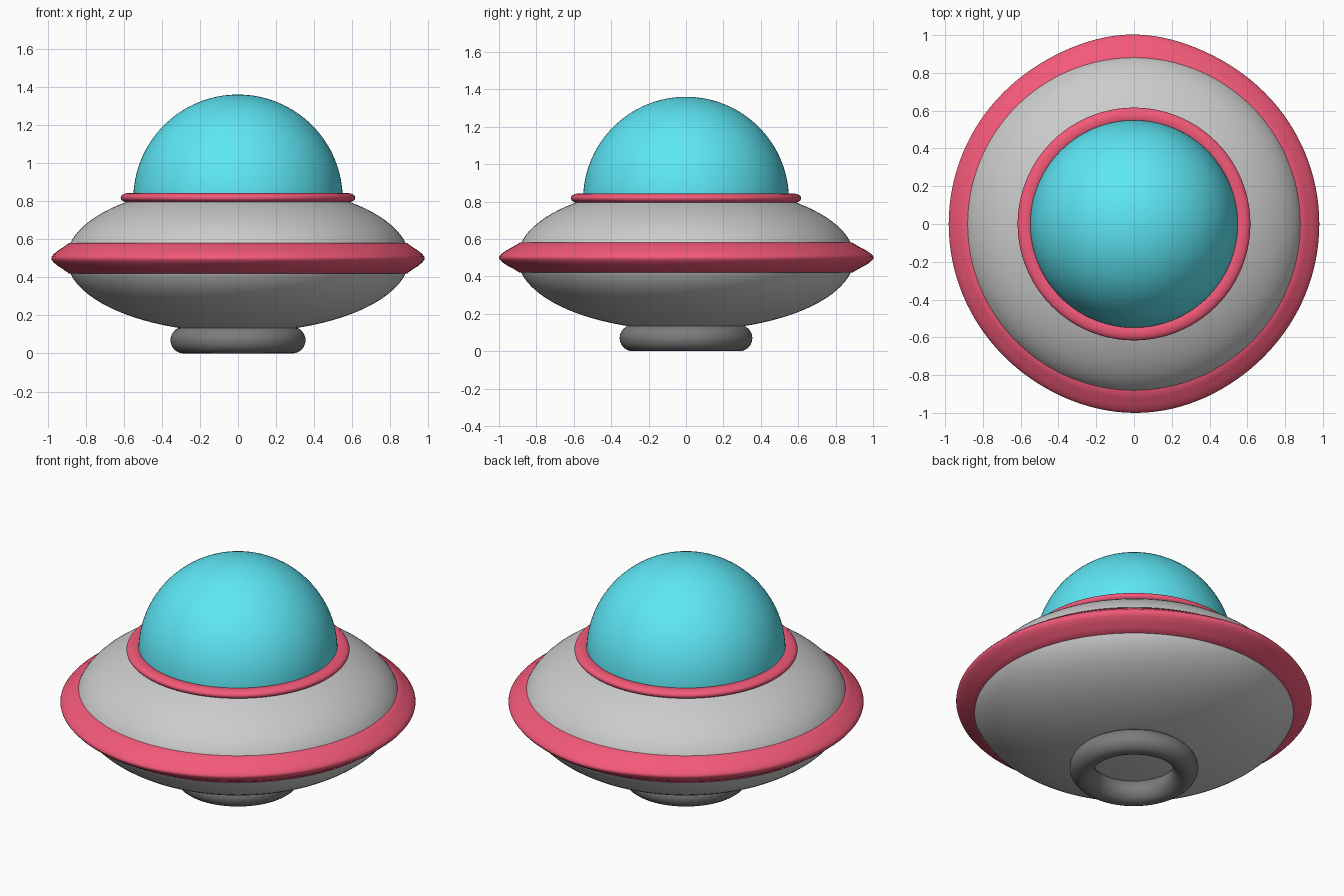
import bpy, math

if "Cube" in bpy.data.objects:
    bpy.data.objects.remove(bpy.data.objects["Cube"])

SEG = 128


def material(name, rgb):
    m = bpy.data.materials.new(name)
    m.diffuse_color = (*rgb, 1)
    m.use_nodes = True
    m.node_tree.nodes["Principled BSDF"].inputs["Base Color"].default_value = m.diffuse_color
    return m


red = material("red", (0.9, 0.1, 0.19))
cyan = material("cyan", (0.11, 0.8, 0.92))
dark = material("dark", (0.2, 0.2, 0.2))


def lathe(name, profile, mat=None, closed=False, swell=None):
    """Spin a (radius, z) profile about z; radius 0 makes a pole."""
    verts, rows, faces = [], [], []
    for r, z in profile:
        start = len(verts)
        if r < 1e-5:
            verts.append((0, 0, z))
            rows.append([start] * SEG)
            continue
        for i in range(SEG):
            a = 2 * math.pi * i / SEG
            rr = r + (swell(r, a) if swell else 0)
            verts.append((rr * math.cos(a), rr * math.sin(a), z))
        rows.append(list(range(start, start + SEG)))
    pairs = list(zip(rows, rows[1:]))
    if closed:
        pairs.append((rows[-1], rows[0]))
    for lo, hi in pairs:
        for i in range(SEG):
            j = (i + 1) % SEG
            faces.append(list(dict.fromkeys((lo[i], lo[j], hi[j], hi[i]))))
    me = bpy.data.meshes.new(name)
    me.from_pydata(verts, [], faces)
    ob = bpy.data.objects.new(name, me)
    bpy.context.collection.objects.link(ob)
    if mat:
        me.materials.append(mat)
    bpy.ops.object.select_all(action='DESELECT')
    ob.select_set(True)
    bpy.context.view_layer.objects.active = ob
    bpy.ops.object.shade_smooth_by_angle(angle=math.radians(40))
    return ob


def arc(cr, cz, a, b, start, end, n):
    """Points of an elliptical arc, angles in degrees."""
    pts = []
    for i in range(n + 1):
        t = math.radians(start + (end - start) * i / n)
        pts.append((cr + a * math.cos(t), cz + b * math.sin(t)))
    return pts


# Saucer hull: flattened ellipsoid
lathe("hull", arc(0, 0.5, 0.9, 0.39, -90, 90, 48))


# Pointed rim band, slightly fuller at the front and back
def rim_swell(r, a):
    d = math.degrees(a)
    bump = (0.022 * math.exp(-((d - 91) / 20) ** 2)
            + 0.019 * math.exp(-((d - 273) / 28) ** 2))
    return bump * max(0, (r - 0.88) / 0.1)


upper = [(0.979, 0.508), (0.968, 0.522), (0.945, 0.541),
         (0.915, 0.56), (0.888, 0.58), (0.87, 0.58)]
lower = [(r, 1 - z) for r, z in reversed(upper)]
lathe("rim_band", lower + [(0.981, 0.5)] + upper, red, True, rim_swell)

# Glass dome
lathe("dome", arc(0, 0.81, 0.55, 0.55, 0, 90, 32), cyan)

# Collar around the dome
lathe("dome_collar", arc(0.573, 0.818, 0.043, 0.025, 0, 345, 23), red, True)

# Landing ring underneath
lathe("landing_ring", arc(0.285, 0.07, 0.07, 0.07, 0, 345, 23), dark, True)
